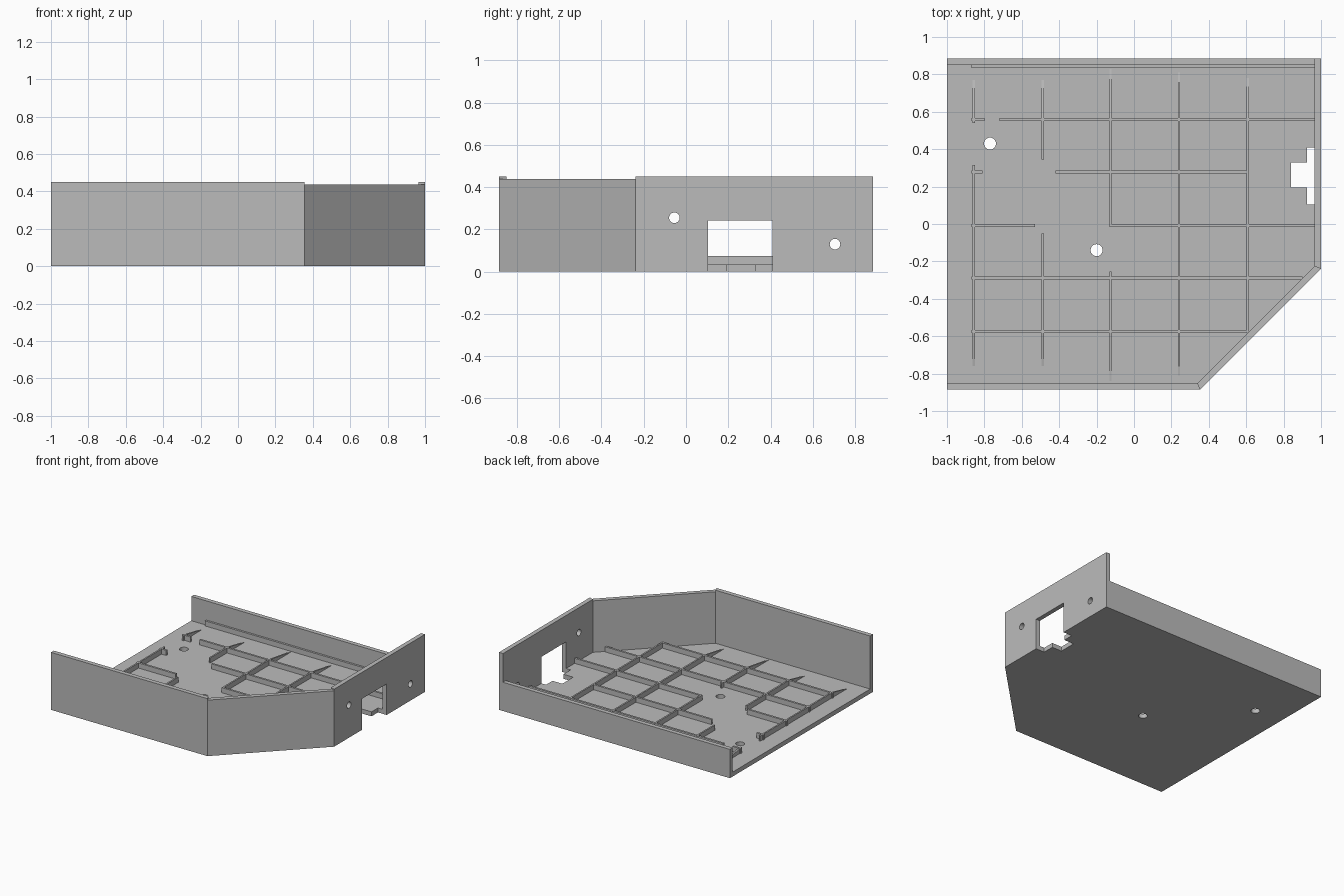
import bpy, bmesh
from mathutils import Vector

cube = bpy.data.objects.get("Cube")
if cube:
    bpy.data.objects.remove(cube, do_unlink=True)

grey = bpy.data.materials.new("plain grey")
grey.use_nodes = True
grey.diffuse_color = (0.5, 0.5, 0.5, 1)
grey.node_tree.nodes["Principled BSDF"].inputs["Base Color"].default_value = (0.5, 0.5, 0.5, 1)

WALL, FLOOR, RIB = 0.035, 0.035, 0.075
HX, HY, TALL, LOW = 1.0, 0.885, 0.45, 0.225


def prism(name, points, direction):
    """Extrude a closed outline along a direction."""
    bm = bmesh.new()
    face = bm.faces.new([bm.verts.new(p) for p in points])
    out = bmesh.ops.extrude_face_region(bm, geom=[face])
    moved = [v for v in out["geom"] if isinstance(v, bmesh.types.BMVert)]
    bmesh.ops.translate(bm, verts=moved, vec=Vector(direction))
    bmesh.ops.recalc_face_normals(bm, faces=bm.faces)
    mesh = bpy.data.meshes.new(name)
    bm.to_mesh(mesh)
    bm.free()
    mesh.materials.append(grey)
    obj = bpy.data.objects.new(name, mesh)
    bpy.context.collection.objects.link(obj)
    return obj


def slab(name, outline, height, base=0):
    return prism(name, [(x, y, base) for x, y in outline], (0, 0, height - base))


def box(name, x0, x1, y0, y1, z0, z1):
    return slab(name, [(x0, y0), (x1, y0), (x1, y1), (x0, y1)], z1, z0)


def cylinder(center, radius, axis):
    turn = (0, 1.570796, 0) if axis == "X" else (0, 0, 0)
    bpy.ops.mesh.primitive_cylinder_add(vertices=32, radius=radius, depth=0.2,
                                        location=center, rotation=turn)
    obj = bpy.context.object
    obj.data.materials.append(grey)
    return obj


def cut(target, cutters):
    for cutter in cutters:
        mod = target.modifiers.new("cut", "BOOLEAN")
        mod.operation = "DIFFERENCE"
        mod.solver = "EXACT"
        mod.object = cutter
        bpy.context.view_layer.objects.active = target
        bpy.ops.object.modifier_apply(modifier=mod.name)
        bpy.data.objects.remove(cutter, do_unlink=True)


# Outer and inner corners of the chamfered side
front_out, front_in = (0.355, -HY), (0.34, -HY + WALL)
side_out, side_in = (HX, -0.24), (HX - WALL, -0.225)

# Walls; the left side stays open
slab("front_wall", [(-HX, -HY), front_out, front_in, (-HX, -HY + WALL)], TALL)
slab("chamfer_wall", [front_out, side_out, side_in, front_in], TALL - 0.012)
right_wall = slab("right_wall", [side_out, (HX, HY), (HX - WALL, HY), side_in], TALL)
box("back_wall", -HX, HX - WALL, HY - WALL, HY, 0, LOW)

# Window and screw holes in the right wall
cut(right_wall, [box("window_cutter", 0.9, 1.1, 0.105, 0.41, -0.1, 0.243),
                 cylinder((HX, -0.055, 0.255), 0.025, "X"),
                 cylinder((HX, 0.705, 0.13), 0.025, "X")])

# Floor with stepped connector notch and two round holes
floor = slab("floor", [(-HX, -HY + WALL), front_in, side_in,
                       (HX - WALL, HY - WALL), (-HX, HY - WALL)], FLOOR)
cut(floor, [box("notch_cutter", 0.925, 1.1, 0.105, 0.41, -0.1, 0.1),
            box("plug_cutter", 0.84, 1.1, 0.195, 0.33, -0.1, 0.1),
            cylinder((-0.77, 0.43, 0), 0.032, "Z"),
            cylinder((-0.2, -0.14, 0), 0.032, "Z")])

# Cross ribs: y position, then spans along x
IN = HX - WALL
cross_ribs = [(0.842, [(-0.87, IN)]),
              (0.56, [(-0.87, -0.8), (-0.72, IN)]),
              (0.277, [(-0.87, -0.81), (-0.42, 0.615)]),
              (-0.008, [(-0.87, -0.53), (-0.13, IN)]),
              (-0.29, [(-0.87, 0.9)]),
              (-0.575, [(-0.87, 0.615)])]
for y, spans in cross_ribs:
    for a, b in spans:
        box("cross_rib", a, b, y - 0.008, y + 0.008, FLOOR, RIB)

# Long ribs: x position, then spans along y; outer ends slope into the floor
long_ribs = [(-0.857, [(-0.76, 0.315), (0.54, 0.77)]),
             (-0.488, [(-0.76, -0.05), (0.345, 0.77)]),
             (-0.125, [(-0.84, -0.255), (-0.015, 0.83)]),
             (0.241, [(-0.81, 0.81)]),
             (0.608, [(-0.575, 0.78)])]
for x, spans in long_ribs:
    for a, b in spans:
        top_a = -0.575 if a < -0.6 else a
        top_b = 0.56 if b > 0.6 else b
        prism("long_rib", [(x - 0.006, a, FLOOR), (x - 0.006, b, FLOOR),
                           (x - 0.006, top_b, RIB), (x - 0.006, top_a, RIB)],
              (0.012, 0, 0))
